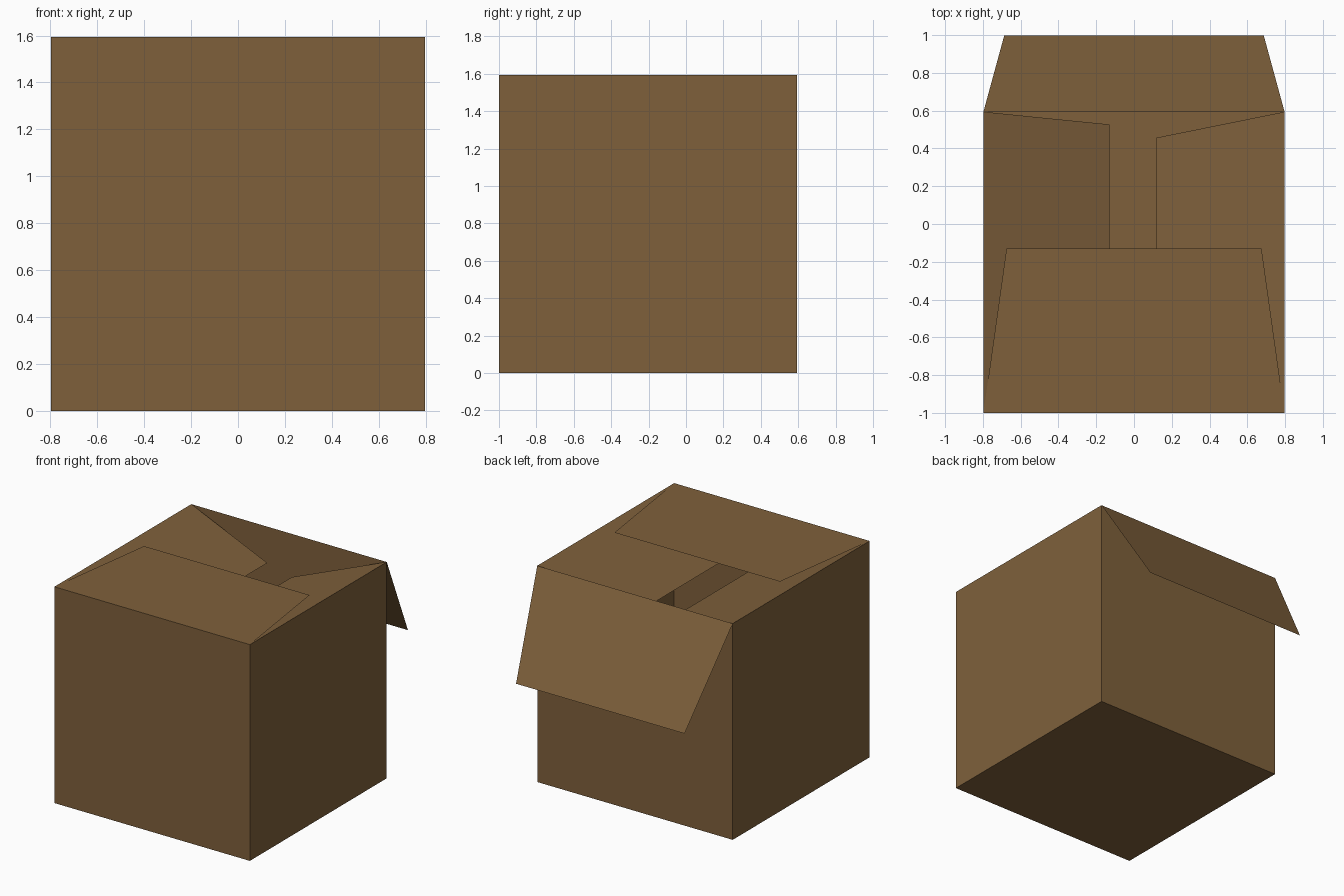
import bpy
import bmesh
from math import radians
from mathutils import Matrix

cube = bpy.data.objects.get("Cube")
if cube:
    bpy.data.objects.remove(cube, do_unlink=True)

SIZE = 1.594            # edge of the cubic carton
HALF = SIZE / 2
MID_Y = -1 + HALF       # the open back flap shifts the carton forward

# Cardboard colour
cardboard = bpy.data.materials.new("brown cardboard")
cardboard.use_nodes = True
colour = (0.212, 0.118, 0.044, 1)
cardboard.diffuse_color = colour
bsdf = next(n for n in cardboard.node_tree.nodes if n.type == 'BSDF_PRINCIPLED')
bsdf.inputs["Base Color"].default_value = colour
bsdf.inputs["Roughness"].default_value = 0.9


def add_object(name, bm):
    mesh = bpy.data.meshes.new(name)
    bm.to_mesh(mesh)
    bm.free()
    mesh.materials.append(cardboard)
    obj = bpy.data.objects.new(name, mesh)
    bpy.context.collection.objects.link(obj)
    return obj


def flap(name, hinge, heading, length, tip_width, drop):
    """Tapered sheet hinged on a top edge, pointing along heading, tilted down."""
    tip = tip_width / 2
    bm = bmesh.new()
    outline = [(0, -HALF), (length, -tip), (length, tip), (0, HALF)]
    bm.faces.new([bm.verts.new((x, y, 0)) for x, y in outline])
    obj = add_object(name, bm)
    obj.location = (*hinge, SIZE)
    obj.rotation_euler = (0, radians(drop), radians(heading))


# Carton body: thin-walled cube with an open top
bm = bmesh.new()
bmesh.ops.create_cube(bm, size=SIZE, matrix=Matrix.Translation((0, MID_Y, HALF)))
bm.normal_update()
lid = [f for f in bm.faces if f.normal.z > 0.5]
bmesh.ops.delete(bm, geom=lid, context='FACES_ONLY')
add_object("carton_body", bm)

# Closed front flap, back flap folded outside, side flaps sagging inwards
flap("front_flap", (0, -1), 90, 0.87, 1.35, 0)
flap("back_flap", (0, MID_Y + HALF), 90, 0.796, 1.374, 59.5)
flap("right_flap", (-HALF, MID_Y), 0, 0.705, 1.46, 19)
flap("left_flap", (HALF, MID_Y), 180, 0.718, 1.32, 19.5)
